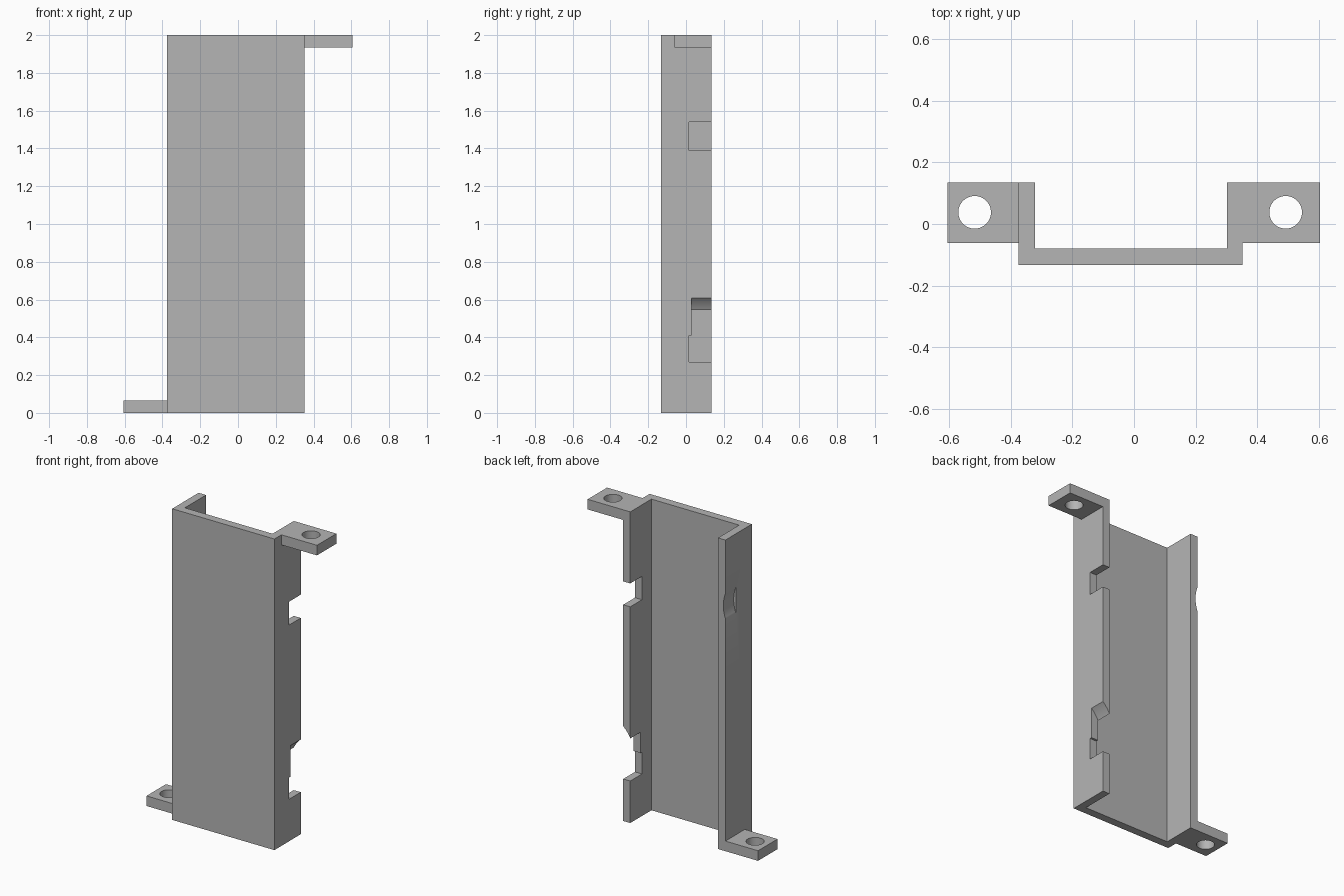
import bpy, bmesh, math
from mathutils import Matrix

cube = bpy.data.objects.get("Cube")
if cube:
    bpy.data.objects.remove(cube, do_unlink=True)

grey = bpy.data.materials.new("plain_grey")
grey.use_nodes = True
grey.diffuse_color = (0.46, 0.46, 0.46, 1)
grey.node_tree.nodes["Principled BSDF"].inputs["Base Color"].default_value = grey.diffuse_color

HEIGHT, BACK, TAB = 2.0, 0.135, 0.065
LEFT_OUT, LEFT_IN, RIGHT_IN, RIGHT_OUT = -0.375, -0.322, 0.302, 0.352


def finish(name, bm):
    bmesh.ops.recalc_face_normals(bm, faces=bm.faces)
    mesh = bpy.data.meshes.new(name)
    bm.to_mesh(mesh)
    bm.free()
    obj = bpy.data.objects.new(name, mesh)
    bpy.context.collection.objects.link(obj)
    mesh.materials.append(grey)
    return obj


def prism(name, outline, z0, z1):
    bm = bmesh.new()
    face = bm.faces.new([bm.verts.new((x, y, z0)) for x, y in outline])
    top = bmesh.ops.extrude_face_region(bm, geom=[face])["geom"]
    verts = [v for v in top if isinstance(v, bmesh.types.BMVert)]
    bmesh.ops.translate(bm, verts=verts, vec=(0, 0, z1 - z0))
    return finish(name, bm)


def box(name, x0, x1, y0, y1, z0, z1):
    return prism(name, [(x0, y0), (x1, y0), (x1, y1), (x0, y1)], z0, z1)


def cylinder(name, centre, radius, depth, along_y=False):
    bm = bmesh.new()
    turn = Matrix.Rotation(math.pi / 2 if along_y else 0, 4, "X")
    bmesh.ops.create_cone(bm, cap_ends=True, segments=96, radius1=radius, radius2=radius,
                          depth=depth, matrix=Matrix.Translation(centre) @ turn)
    return finish(name, bm)


def cut(target, cutter):
    mod = target.modifiers.new("cut", "BOOLEAN")
    mod.operation, mod.solver, mod.object = "DIFFERENCE", "EXACT", cutter
    bpy.context.view_layer.update()
    graph = bpy.context.evaluated_depsgraph_get()
    mesh = bpy.data.meshes.new_from_object(target.evaluated_get(graph))
    target.modifiers.clear()
    target.data = mesh
    bpy.data.objects.remove(cutter, do_unlink=True)


def smooth(obj):
    bpy.ops.object.select_all(action="DESELECT")
    obj.select_set(True)
    bpy.context.view_layer.objects.active = obj
    bpy.ops.object.shade_smooth_by_angle(angle=math.radians(30))


# U-shaped channel, open to the back
front, inner = -0.133, -0.08
channel = prism("channel", [(LEFT_OUT, front), (RIGHT_OUT, front), (RIGHT_OUT, BACK), (RIGHT_IN, BACK),
                            (RIGHT_IN, inner), (LEFT_IN, inner), (LEFT_IN, BACK), (LEFT_OUT, BACK)],
                0, HEIGHT)

# Square notches in the notched side wall
for z0, z1 in ((0.27, 0.41), (1.39, 1.54)):
    cut(channel, box("notch_cutter", 0.25, 0.45, 0.016, 0.3, z0, z1))

# Rounded recesses in the outside of both walls
radius = 0.229
for x, z in ((RIGHT_OUT + 0.154, 0.44), (LEFT_OUT - 0.214, 1.575)):
    cut(channel, cylinder("recess_cutter", (x, 0.23, z), radius, 0.4, along_y=True))
smooth(channel)

# Mounting tabs with screw holes at opposite ends
for name, x0, x1, hole, z in (("upper_tab", RIGHT_OUT, 0.605, 0.493, HEIGHT - TAB),
                              ("lower_tab", -0.607, LEFT_OUT, -0.518, 0)):
    tab = box(name, x0, x1, -0.062, BACK, z, z + TAB)
    cut(tab, cylinder("hole_cutter", (hole, 0.038, z + TAB / 2), 0.053, 0.3))
    smooth(tab)
